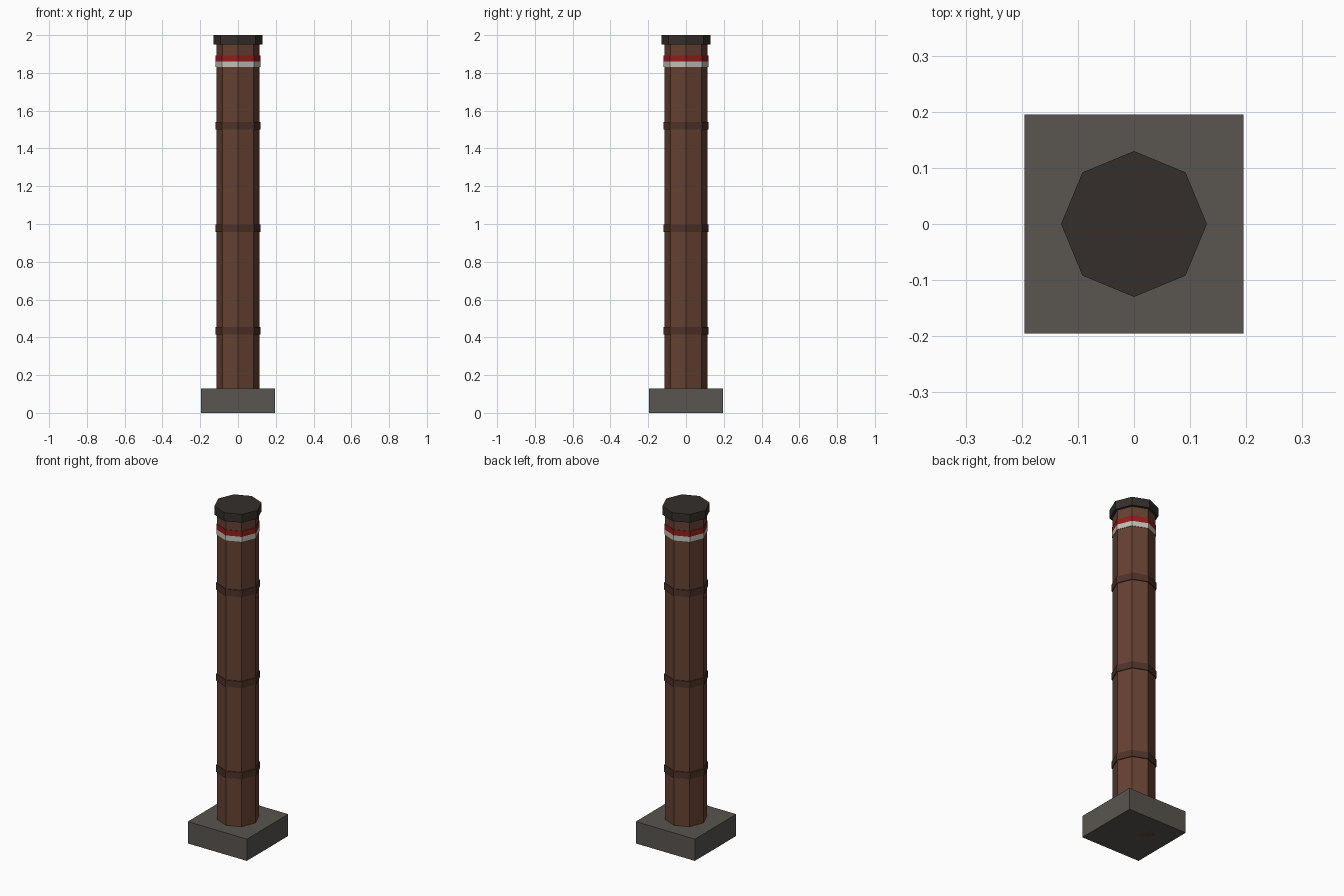
import bpy

if "Cube" in bpy.data.objects:
    bpy.data.objects.remove(bpy.data.objects["Cube"])


def material(name, rgb):
    m = bpy.data.materials.new(name)
    m.diffuse_color = (*rgb, 1.0)
    m.use_nodes = True
    m.node_tree.nodes["Principled BSDF"].inputs["Base Color"].default_value = m.diffuse_color
    return m


stone = material("stone", (0.10, 0.09, 0.08))
brick = material("brick", (0.13, 0.052, 0.032))
dark_brick = material("dark_brick", (0.075, 0.032, 0.021))
soot = material("soot", (0.035, 0.028, 0.024))
red = material("red_paint", (0.30, 0.012, 0.012))
white = material("white_paint", (0.55, 0.53, 0.48))


def octagon(name, radius, z0, z1, mat):
    """Flat-sided eight-sided prism with a corner on the x axis."""
    bpy.ops.mesh.primitive_cylinder_add(
        vertices=8, radius=radius, depth=z1 - z0, location=(0, 0, (z0 + z1) / 2))
    ob = bpy.context.object
    ob.name = name
    ob.data.materials.append(mat)
    return ob


# Square plinth
bpy.ops.mesh.primitive_cube_add(size=1, location=(0, 0, 0.065))
base = bpy.context.object
base.name = "base"
base.scale = (0.39, 0.39, 0.13)
base.data.materials.append(stone)

# Chimney shaft, standing on the ground through the plinth
octagon("shaft", 0.115, 0.0, 1.96, brick)

# Three evenly spaced bands
for i in range(3):
    z = 0.435 + i * 0.543
    octagon(f"band_{i + 1}", 0.12, z - 0.02, z + 0.02, dark_brick)

# Painted warning stripes
octagon("white_stripe", 0.118, 1.83, 1.86, white)
octagon("red_stripe", 0.118, 1.86, 1.893, red)

# Top rim
octagon("cap", 0.13, 1.95, 2.0, soot)
